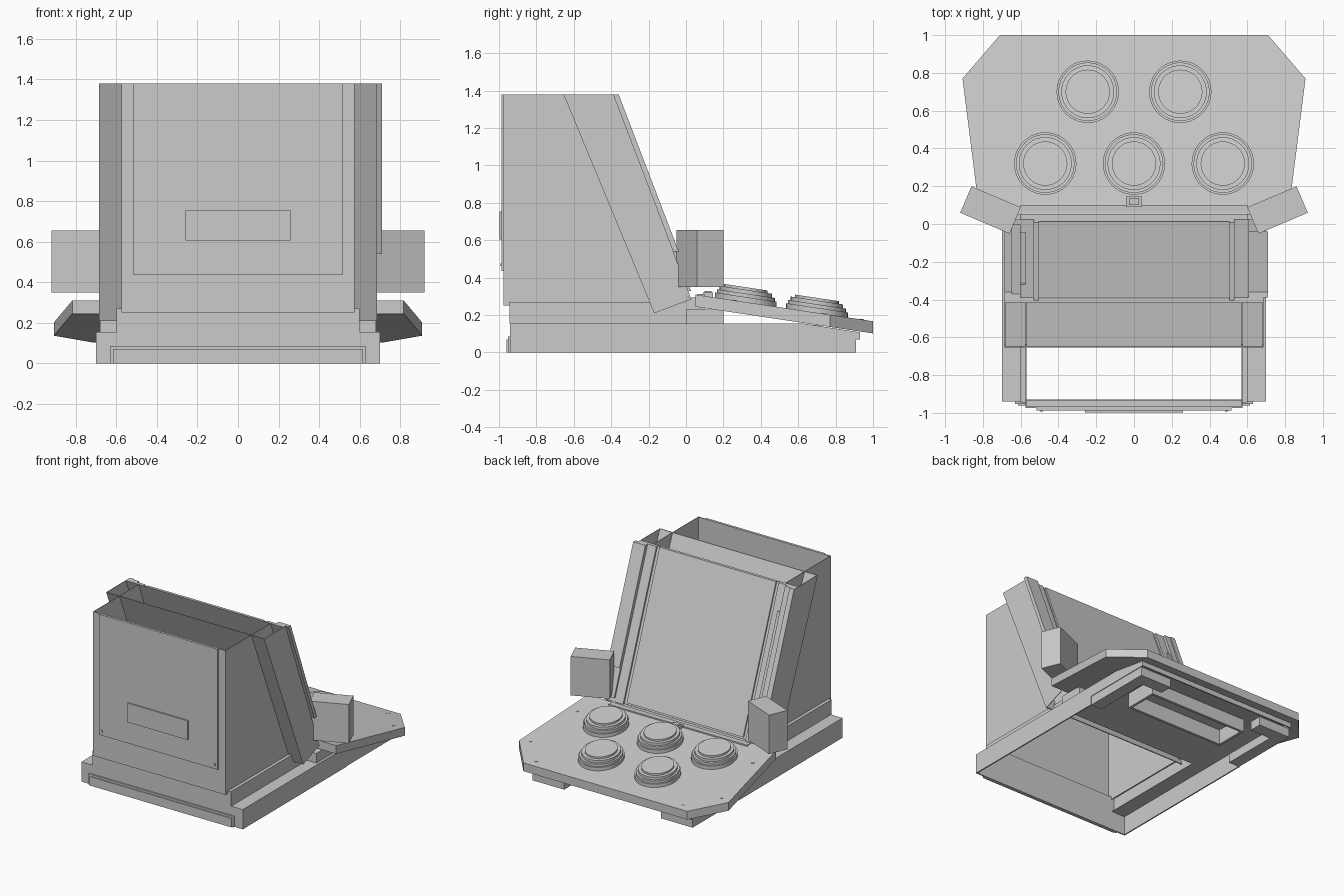
import bpy, bmesh, math
from mathutils import Matrix

if "Cube" in bpy.data.objects:
    bpy.data.objects.remove(bpy.data.objects["Cube"])

grey = bpy.data.materials.new("plain_grey")
grey.use_nodes = True
colour = (0.6, 0.6, 0.6, 1)
grey.diffuse_color = colour
grey.node_tree.nodes["Principled BSDF"].inputs["Base Color"].default_value = colour


def mesh(name, verts, faces):
    me = bpy.data.meshes.new(name)
    me.from_pydata(verts, [], faces)
    bm = bmesh.new()
    bm.from_mesh(me)
    bmesh.ops.recalc_face_normals(bm, faces=bm.faces)
    bm.to_mesh(me)
    bm.free()
    me.materials.append(grey)
    ob = bpy.data.objects.new(name, me)
    bpy.context.collection.objects.link(ob)
    return ob


def loft(name, a, b):
    """Solid between two matching outlines."""
    n = len(a)
    faces = [tuple(range(n))[::-1], tuple(range(n, 2 * n))]
    faces += [(i, (i + 1) % n, (i + 1) % n + n, i + n) for i in range(n)]
    return mesh(name, a + b, faces)


def side_profile(name, pts, x0, x1):
    return loft(name, [(x0, y, z) for y, z in pts], [(x1, y, z) for y, z in pts])


def box(name, x0, x1, y0, y1, z0, z1):
    return side_profile(name, [(y0, z0), (y1, z0), (y1, z1), (y0, z1)], x0, x1)


def lean(z):
    """Depth of the leaning screen plane at a height."""
    return -0.405 + (1.38 - z) / 2.615


def leaning_slab(name, x0, x1, z0, z1, d0, d1):
    return side_profile(name, [(lean(z0) + d0, z0), (lean(z0) + d1, z0),
                               (lean(z1) + d1, z1), (lean(z1) + d0, z1)], x0, x1)


def deck(y):
    """Height of the sloping control deck."""
    return 0.317 - 0.15 * y


def turned(name, profile, x, y, sides):
    """Stepped round part that follows the slope of the deck."""
    verts, faces, rings = [], [], len(profile)
    for r, h in profile:
        for i in range(sides):
            a = 2 * math.pi * i / sides
            py = y + r * math.sin(a)
            verts.append((x + r * math.cos(a), py, deck(py) + h))
    for k in range(rings - 1):
        for i in range(sides):
            j = (i + 1) % sides
            faces.append((k * sides + i, k * sides + j,
                          (k + 1) * sides + j, (k + 1) * sides + i))
    faces.append(tuple(range((rings - 1) * sides, rings * sides)))
    return mesh(name, verts, faces)


# Cabinet: open box with a raised service panel at its back
box("cabinet_back", -0.57, 0.57, -0.975, -0.967, 0.25, 1.38)
box("service_panel", -0.515, 0.515, -0.987, -0.975, 0.435, 1.38)
box("service_plate", -0.26, 0.26, -0.998, -0.987, 0.605, 0.755)
box("plinth_back", -0.6, 0.6, -0.945, -0.932, 0.155, 0.27)
box("plinth_ledge", -0.575, 0.575, -0.967, -0.932, 0.25, 0.27)
box("base_back", -0.7, 0.7, -0.94, -0.93, 0, 0.155)
box("back_lip", -0.63, 0.63, -0.952, -0.94, 0, 0.085)
box("back_lip_cover", -0.615, 0.615, -0.96, -0.952, 0, 0.07)

# Leaning back sheet, screen and lower bar
side_profile("leaning_back_sheet", [(-0.655, 1.38), (-0.649, 1.38), (-0.164, 0.212), (-0.17, 0.21)],
             -0.685, 0.685)
leaning_slab("screen", -0.6, 0.6, 0.3, 1.38, -0.01, 0)
leaning_slab("screen_glass", -0.505, 0.505, 0.315, 1.38, 0, 0.012)
box("screen_bar", -0.6, 0.6, 0.0, 0.06, 0.2, 0.295)
box("screen_sill", -0.6, 0.6, 0.06, 0.1, 0.2, 0.312)

for s, side in ((1, "left"), (-1, "right")):
    def pair(name, x0, x1, *rest):
        return box(side + "_" + name, s * x0, s * x1, *rest)

    def strip(name, x0, x1, *rest):
        return leaning_slab(side + "_" + name, s * x0, s * x1, *rest)

    # Cabinet and cheek walls
    side_profile(side + "_cabinet_wall", [(-0.975, 0.25), (-0.975, 1.38), (-0.405, 1.38),
                                          (lean(0.3), 0.3), (-0.1, 0.25)], s * 0.57, s * 0.574)
    side_profile(side + "_cheek_wall", [(-0.655, 1.38), (-0.405, 1.38), (lean(0.3), 0.3),
                                        (0.03, 0.285), (-0.17, 0.21)], s * 0.681, s * 0.685)

    # Screen trim
    strip("cheek_front", 0.53, 0.685, 0.3, 1.38, -0.01, 0.015)
    if s > 0:
        strip("outer_trim", 0.605, 0.71, 0.54, 1.38, 0.015, 0.045)
        strip("lower_trim", 0.605, 0.66, 0.33, 0.54, 0.015, 0.03)
    else:
        strip("outer_trim", 0.645, 0.685, 0.4, 1.38, 0.015, 0.045)
        strip("middle_trim", 0.6, 0.645, 0.42, 1.38, 0.015, 0.035)
        strip("inner_trim", 0.575, 0.6, 0.5, 1.2, 0.015, 0.025)

    # Hollow base skirt with ledge, plinth and feet
    side_profile(side + "_base_skirt", [(-0.94, 0), (0.35, 0), (0.35, 0.07), (0.93, 0.07), (0.93, 0.108),
                                        (0.64, 0.153), (0.62, 0.155), (-0.94, 0.155)], s * 0.69, s * 0.7)
    pair("base_ledge", 0.575, 0.69, -0.93, -0.03, 0.148, 0.155)
    pair("plinth_wall", 0.592, 0.6, -0.945, 0.03, 0.155, 0.27)
    pair("plinth_shelf", 0.575, 0.592, -0.945, 0.03, 0.262, 0.27)
    pair("foot_side", 0.6, 0.695, 0.35, 0.91, 0, 0.07)
    pair("foot_front", 0.42, 0.6, 0.81, 0.91, 0, 0.07)
    pair("back_screw", 0.483, 0.497, -0.992, -0.987, 0.463, 0.477)

    # Angled speaker
    speaker = pair("speaker", -0.142, 0.142, -0.075, 0.065, 0.35, 0.655)
    grille = pair("speaker_front", -0.142, 0.142, 0.065, 0.077, 0.35, 0.655)
    for ob in (speaker, grille):
        ob.data.transform(Matrix.Translation((s * 0.76, 0.073, 0)) @ Matrix.Rotation(s * math.radians(23), 4, 'Z'))

    # Deck screws
    for x, y in ((0.64, 0.94), (0.83, 0.74), (0.76, 0.26)):
        turned(side + "_deck_screw", [(0.012, 0), (0.012, 0.003)], s * x, y, 8)

    # Side walls of the hanging tray
    pair("tray_side", 0.41, 0.43, 0.45, 0.72, 0.03, 0.148)

# Thin base floor, front skirt, deck support and tray ends
side_profile("base_floor", [(-0.03, 0.155), (0.62, 0.155), (0.93, 0.108), (0.93, 0.1),
                            (0.62, 0.148), (-0.03, 0.148)], -0.69, 0.69)
box("base_front", -0.69, 0.69, 0.92, 0.93, 0.07, 0.1)
box("deck_support", -0.68, 0.68, 0.0, 0.2, 0.155, 0.23)
box("tray_back", -0.41, 0.41, 0.7, 0.72, 0.03, 0.13)
box("tray_front", -0.41, 0.41, 0.45, 0.47, 0.03, 0.148)

# Control deck
half = [(0.817, 0.05), (0.908, 0.77), (0.71, 1.0)]
outline = half + [(-x, y) for x, y in reversed(half)]
loft("control_deck", [(x, y, deck(y) - 0.065) for x, y in outline],
     [(x, y, deck(y)) for x, y in outline])
box("deck_catch", -0.042, 0.042, 0.09, 0.145, 0.28, 0.32)
box("deck_catch_cap", -0.027, 0.027, 0.1, 0.135, 0.32, 0.328)

# Round buttons with flat stepped ledges
button = [(0.165, -0.005), (0.165, 0.027), (0.155, 0.027), (0.155, 0.046), (0.14, 0.046),
          (0.14, 0.066), (0.117, 0.066), (0.117, 0.08)]
for x, y in ((-0.245, 0.7), (0.245, 0.7), (-0.47, 0.32), (0, 0.32), (0.47, 0.32)):
    turned("button", button, x, y, 40)
